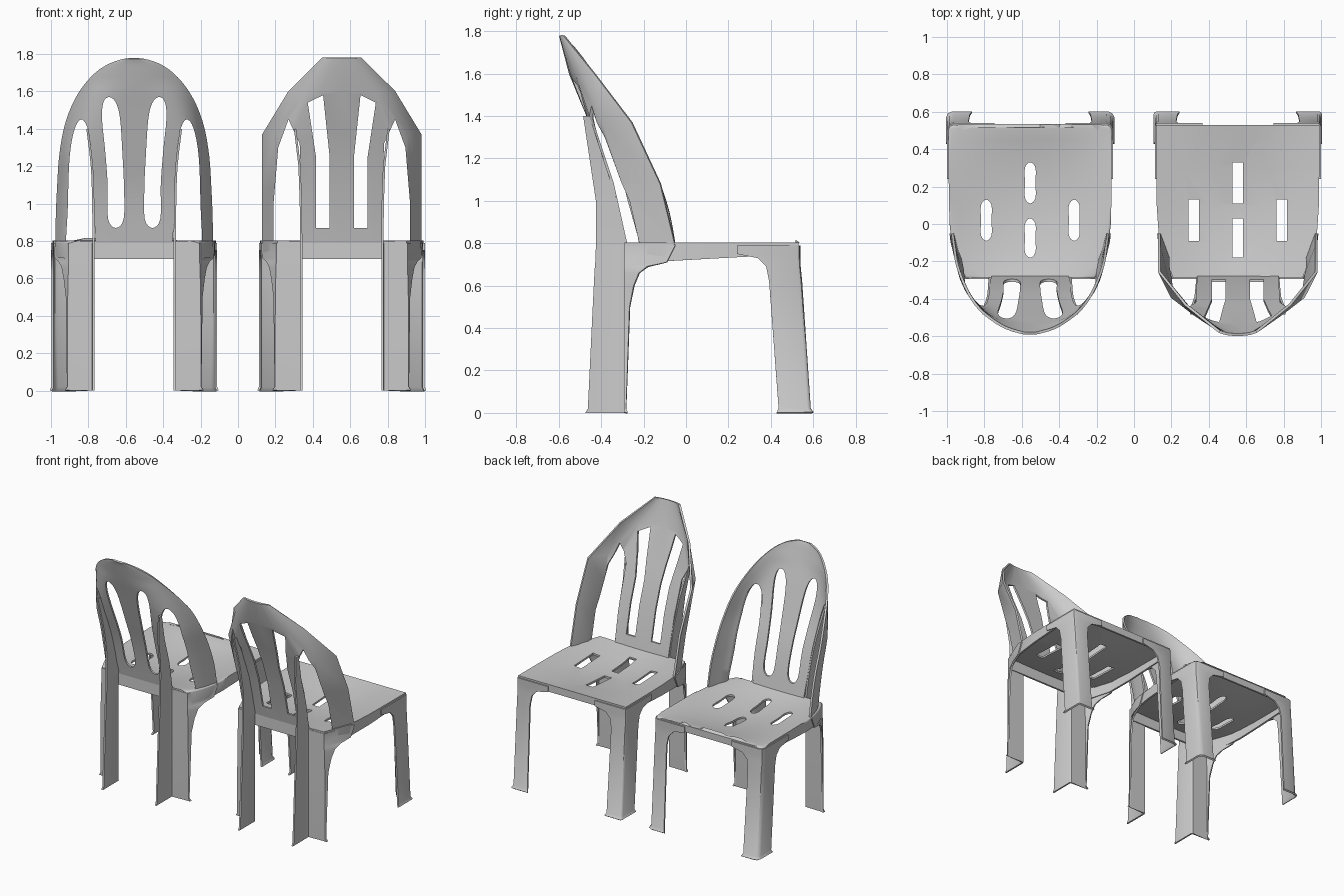
import bpy, bmesh

if "Cube" in bpy.data.objects:
    bpy.data.objects.remove(bpy.data.objects["Cube"])


def catmull(a, b, c, d, t):
    return tuple(0.5 * (2 * q + (r - p) * t + (2 * p - 5 * q + 4 * r - s) * t * t
                 + (3 * q - p - 3 * r + s) * t ** 3) for p, q, r, s in zip(a, b, c, d))


def smooth_open(pts, n):
    e = [pts[0]] + pts + [pts[-1]]
    out = [catmull(*e[i:i + 4], k / n) for i in range(len(pts) - 1) for k in range(n)]
    return out + [pts[-1]]


def smooth_closed(pts, n):
    m = len(pts)
    return [catmull(*[pts[(i + j) % m] for j in (-1, 0, 1, 2)], k / n)
            for i in range(m) for k in range(n)]


def lerp_table(table, v):
    for (a, fa), (b, fb) in zip(table, table[1:]):
        if v <= b:
            return fa + (fb - fa) * max(0, v - a) / (b - a)
    return table[-1][1]


def finish(bm, name, cx):
    me = bpy.data.meshes.new(name)
    bm.to_mesh(me)
    bm.free()
    ob = bpy.data.objects.new(name, me)
    ob.location.x = cx
    bpy.context.collection.objects.link(ob)
    return ob


def grid_bm(rows):
    bm = bmesh.new()
    vs = [[bm.verts.new(p) for p in r] for r in rows]
    for r, s in zip(vs, vs[1:]):
        for i in range(len(r) - 1):
            bm.faces.new((r[i], r[i + 1], s[i + 1], s[i]))
    return bm


def dress(ob, thick, mirror=False, cutter=None, offset=0):
    s = ob.modifiers.new("thickness", 'SOLIDIFY')
    s.thickness, s.offset = thick, offset
    if mirror:
        ob.modifiers.new("mirror", 'MIRROR')
    if cutter:
        b = ob.modifiers.new("slots", 'BOOLEAN')
        b.operation, b.object, b.solver = 'DIFFERENCE', cutter, 'EXACT'
    bpy.ops.object.select_all(action='DESELECT')
    bpy.context.view_layer.objects.active = ob
    ob.select_set(True)
    for m in list(ob.modifiers):
        bpy.ops.object.modifier_apply(modifier=m.name)
    bpy.ops.object.shade_smooth_by_angle(angle=0.65)
    if cutter:
        bpy.data.objects.remove(cutter)


def slot_cutter(polys, plane, cx):
    """Prisms through the XZ or XY plane, mirrored in x where needed."""
    bm = bmesh.new()
    for poly in polys:
        if plane == 'XZ':
            lo, hi = [[bm.verts.new((x, d, z)) for x, z in poly] for d in (-1, 0.3)]
        else:
            lo, hi = [[bm.verts.new((x, y, d)) for x, y in poly] for d in (0.5, 1)]
        bm.faces.new(lo)
        bm.faces.new(hi[::-1])
        for i in range(len(lo)):
            j = (i + 1) % len(lo)
            bm.faces.new((lo[j], lo[i], hi[i], hi[j]))
    bmesh.ops.recalc_face_normals(bm, faces=bm.faces)
    ob = finish(bm, "slot_cutter", cx)
    ob.hide_render = True
    return ob


SEAT_W = [(-0.29, 0.345), (-0.24, 0.375), (-0.18, 0.40), (-0.1, 0.42), (0.0, 0.431),
          (0.15, 0.435), (0.3, 0.436), (0.505, 0.437), (0.522, 0.43), (0.53, 0.412)]


def chair(cx, tag, fine):
    # seat: dished panel with a turned-down rim and slots
    ys = [y for y, _ in SEAT_W] if fine else [-0.29, -0.1, 0.1, 0.3, 0.53]
    if fine:
        ys = sorted(ys + [0.07, 0.22, 0.38, 0.45])
    us = [i / (8 if fine else 3) for i in range(-8 if fine else -3, 9 if fine else 4)]
    rows = []
    for y in ys:
        w = lerp_table(SEAT_W, y) if fine or y < 0.5 else 0.437
        fall = max(0, 1 - ((y - 0.1) / 0.41) ** 2)
        rows.append([(u * w, y, 0.803 - 0.055 * (1 - u * u) * fall) for u in us])
    bm = grid_bm(rows)
    rim = [e for e in bm.edges if e.is_boundary]
    res = bmesh.ops.extrude_edge_only(bm, edges=rim)
    for v in res['geom']:
        if isinstance(v, bmesh.types.BMVert):
            v.co.z = 0.705 + 0.045 * (v.co.y + 0.29) / 0.82
    if fine:
        bmesh.ops.bevel(bm, geom=rim, offset=0.014, segments=3, profile=0.5, affect='EDGES')
    bmesh.ops.recalc_face_normals(bm, faces=bm.faces)
    slots = []
    for x, y0, y1 in ((0, 0.11, 0.33), (0, -0.18, 0.03), (0.235, -0.09, 0.13), (-0.235, -0.09, 0.13)):
        h, c = 0.028, (0.03 if fine else 0)
        if fine:
            p = [(x - h, y0 + c), (x, y0), (x + h, y0 + c), (x + h, (y0 + y1) / 2),
                 (x + h, y1 - c), (x, y1), (x - h, y1 - c), (x - h, (y0 + y1) / 2)]
            p = smooth_closed(p, 4)
        else:
            p = [(x - h, y0), (x + h, y0), (x + h, y1), (x - h, y1)]
        slots.append(p)
    dress(finish(bm, tag + "_seat", cx), 0.014, cutter=slot_cutter(slots, 'XY', cx), offset=-1)

    # backrest: wrap-around shell, rows are (z, rim x, rim y, centre y)
    if fine:
        prof = smooth_open([(.79, .415, -.05, -.285), (.95, .412, -.08, -.32), (1.1, .405, -.13, -.36),
                            (1.25, .395, -.20, -.41), (1.4, .37, -.28, -.46), (1.52, .33, -.37, -.50),
                            (1.62, .275, -.45, -.535), (1.70, .205, -.51, -.56),
                            (1.75, .13, -.555, -.575), (1.775, .05, -.58, -.585)], 3)
        half = [0, .2, .4, .55, .67, .76, .83, .89, .94, 1]
        outer = smooth_closed([(.215, .7), (.215, .95), (.222, 1.2), (.243, 1.38), (.279, 1.45),
                               (.318, 1.4), (.345, 1.25), (.354, 1.0), (.354, .7)], 4)
        inner = smooth_closed([(.098, .87), (.14, .92), (.142, 1.1), (.155, 1.28), (.172, 1.45),
                               (.165, 1.54), (.135, 1.57), (.098, 1.54), (.075, 1.45), (.062, 1.25),
                               (.055, 1.1), (.056, .92)], 4)
    else:
        prof = [(.79, .42, -.05, -.285), (1.08, .42, -.12, -.35), (1.37, .42, -.255, -.45),
                (1.6, .28, -.43, -.545), (1.78, .1, -.575, -.592)]
        half = [0, .4, .65, .84, 1]
        outer = [(.215, .7), (.225, 1.32), (.285, 1.45), (.34, 1.3), (.365, 1.0), (.365, .7)]
        inner = [(.065, .87), (.138, .87), (.138, 1.25), (.182, 1.54), (.1, 1.58), (.065, 1.25)]
    cols = [-u for u in half[:0:-1]] + half
    rows = []
    for z, xr, yr, yc in prof:
        p = 8.5 - 6 * min(1, max(0, (z - 1.25) / 0.4))
        rows.append([(u * xr, yc + (yr - yc) * abs(u) ** p, z) for u in cols])
    polys = [[(s * x, z) for x, z in q] for q in (outer, inner) for s in (1, -1)]
    dress(finish(grid_bm(rows), tag + "_backrest", cx), 0.014, cutter=slot_cutter(polys, 'XZ', cx))

    # back ribs: upward continuation of the rear legs behind the slats
    rib = [(.79, .217, -.425, -.285), (1.0, .219, -.425, -.325), (1.2, .226, -.455, -.39),
           (1.4, .25, -.485, -.455)]
    rows = [[(x, a, z), (x, b, z)] for z, x, a, b in (smooth_open(rib, 3) if fine else rib)]
    dress(finish(grid_bm(rows), tag + "_back_ribs", cx), 0.012, mirror=True)

    # front legs: angle section (z, outer x, front y, inner x end, inner y end)
    leg = [(0, .446, .597, .312, .428), (.02, .437, .583, .322, .437), (.62, .437, .542, .33, .392),
           (.69, .438, .535, .318, .378), (.73, .438, .533, .28, .34), (.75, .438, .533, .19, .24),
           (.79, .438, .533, .19, .24)]
    rows = []
    for z, x, y, xi, yi in leg:
        r = 0.03 if fine else 0.012
        rows.append([(xi, y, z), (x - r, y, z), (x - .3 * r, y - .3 * r, z), (x, y - r, z), (x, yi, z)])
    dress(finish(grid_bm(rows), tag + "_front_legs", cx), 0.012, mirror=True)

    # rear legs: inward corner section, outer edge sweeping into the seat rim
    leg = [(0, -.475, .366, -.275), (.02, -.463, .354, -.282), (.5, -.44, .352, -.265),
           (.6, -.435, .35, -.245), (.66, -.432, .348, -.22), (.69, -.43, .347, -.18),
           (.71, -.428, .347, -.09), (.79, -.425, .347, -.05)]
    rows = [[(.217, yb, z), (.217, -.295, z), (.222, -.288, z), (xo, -.288, z),
             (max(xo, lerp_table(SEAT_W, yf)), yf, z)] for z, yb, xo, yf in leg]
    dress(finish(grid_bm(rows), tag + "_rear_legs", cx), 0.012, mirror=True)


chair(-0.555, "smooth_chair", True)
chair(0.555, "faceted_chair", False)
